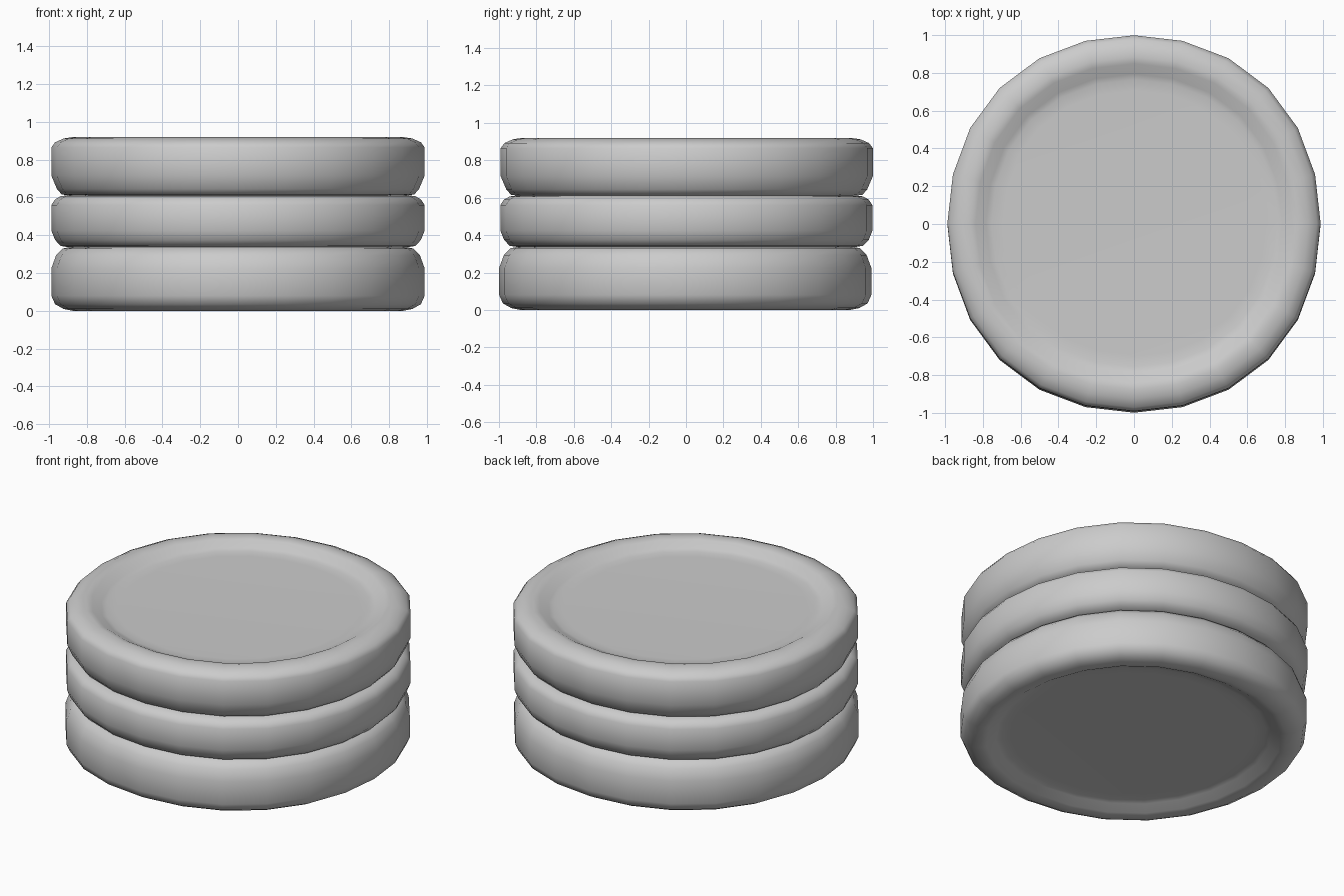
import bpy
import bmesh
from math import sin, cos, tau

SIDES = 24

cube = bpy.data.objects.get("Cube")
if cube:
    bpy.data.objects.remove(cube, do_unlink=True)

grey = bpy.data.materials.new("plain grey")
grey.use_nodes = True
colour = (0.6, 0.6, 0.6, 1)
grey.diffuse_color = colour
grey.node_tree.nodes["Principled BSDF"].inputs["Base Color"].default_value = colour


def ring_point(r, angle):
    """Point on the slightly squarish outline shared by all discs."""
    r *= 1 + 0.009 * (1 - cos(4 * angle))
    return 0.993 * r * cos(angle), r * sin(angle)


def lathe(name, profile, y_shift):
    """Spin a (radius, height) profile, bottom to top, and cap both ends."""
    bm = bmesh.new()
    rings = []
    for r, z in profile:
        ring = []
        for i in range(SIDES):
            x, y = ring_point(r, tau * i / SIDES)
            ring.append(bm.verts.new((x, y + y_shift, z)))
        rings.append(ring)
    for low, high in zip(rings, rings[1:]):
        for i in range(SIDES):
            j = (i + 1) % SIDES
            bm.faces.new((low[i], low[j], high[j], high[i]))
    bm.faces.new(rings[0][::-1])
    bm.faces.new(rings[-1])
    for face in bm.faces:
        face.smooth = True
    mesh = bpy.data.meshes.new(name)
    bm.to_mesh(mesh)
    bm.free()
    mesh.materials.append(grey)
    obj = bpy.data.objects.new(name, mesh)
    bpy.context.collection.objects.link(obj)


# Bottom disc with a shallow dish underneath
lathe("bottom_disc", [
    (0.70, 0.048), (0.76, 0.046), (0.79, 0.038), (0.845, 0.008), (0.88, 0.0),
    (0.93, 0.01), (0.975, 0.035), (0.995, 0.08), (0.995, 0.225),
    (0.97, 0.293), (0.935, 0.33), (0.88, 0.34)], -0.004)

# Middle disc
lathe("middle_disc", [
    (0.88, 0.333), (0.945, 0.343), (0.975, 0.375), (0.995, 0.425),
    (0.995, 0.56), (0.975, 0.59), (0.945, 0.607), (0.88, 0.615)], 0.002)

# Top disc with a shallow dish on top
lathe("top_disc", [
    (0.88, 0.607), (0.94, 0.616), (0.965, 0.645), (0.995, 0.715),
    (0.995, 0.865), (0.975, 0.892), (0.93, 0.912), (0.88, 0.92),
    (0.845, 0.912), (0.79, 0.882), (0.76, 0.874), (0.70, 0.872)], 0.004)
